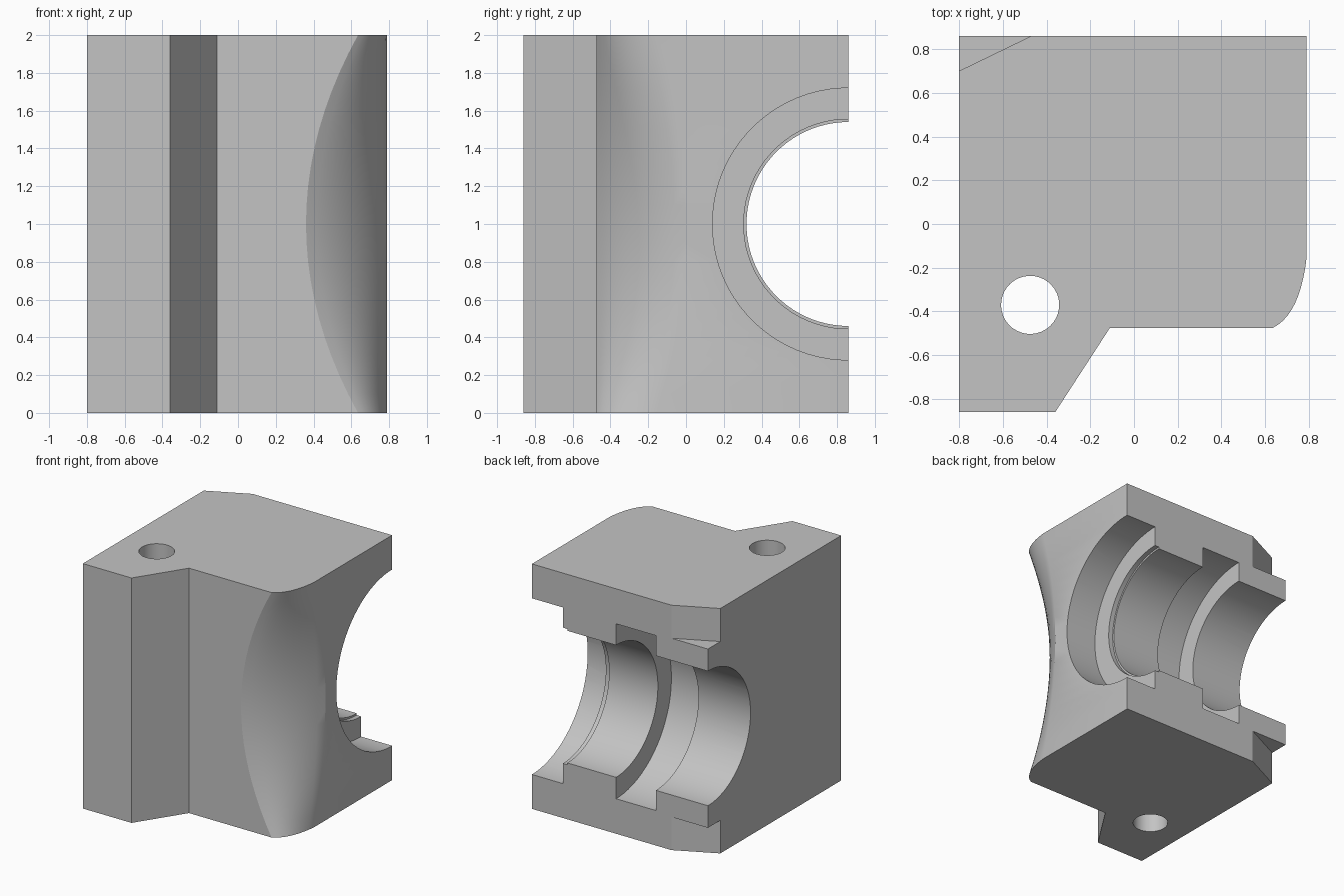
import bpy, bmesh, math
from mathutils import Vector

old = bpy.data.objects.get("Cube")
if old:
    bpy.data.objects.remove(old, do_unlink=True)

grey = bpy.data.materials.new("plain grey")
grey.use_nodes = True
colour = (0.55, 0.55, 0.55, 1)
grey.diffuse_color = colour
grey.node_tree.nodes["Principled BSDF"].inputs["Base Color"].default_value = colour

RIGHT, BACK, STEP = 0.79, 0.86, -0.475


def loft(name, rings):
    """Skin a stack of equal closed rings and cap both ends."""
    bm = bmesh.new()
    rows = [[bm.verts.new(p) for p in ring] for ring in rings]
    n = len(rows[0])
    for low, high in zip(rows, rows[1:]):
        for i in range(n):
            j = (i + 1) % n
            bm.faces.new((low[i], low[j], high[j], high[i]))
    bm.faces.new(rows[0][::-1])
    bm.faces.new(rows[-1])
    bmesh.ops.recalc_face_normals(bm, faces=bm.faces)
    mesh = bpy.data.meshes.new(name)
    bm.to_mesh(mesh)
    bm.free()
    mesh.materials.append(grey)
    obj = bpy.data.objects.new(name, mesh)
    bpy.context.collection.objects.link(obj)
    return obj


def outline(z):
    """Footprint whose rounded corner is scooped deeper at mid height."""
    t = (z - 1) ** 2
    a = Vector((0.36 + 0.275 * t, STEP))
    b = Vector((RIGHT, -0.15 * t))
    middle = (a + b) / 2
    c = middle.lerp(Vector((RIGHT, STEP)), 0.34 + 0.28 * t)
    pts = [(-0.8, BACK), (-0.8, -0.86), (-0.36, -0.86), (-0.11, STEP)]
    for i in range(11):
        s = i / 10
        pts.append(tuple(a * (1 - s) ** 2 + c * 2 * s * (1 - s) + b * s * s))
    pts.append((RIGHT, BACK))
    return [(x, y, z) for x, y in pts]


def cut(target, cutter):
    mod = target.modifiers.new(cutter.name, 'BOOLEAN')
    mod.operation = 'DIFFERENCE'
    mod.solver = 'EXACT'
    mod.object = cutter
    bpy.context.view_layer.objects.active = target
    bpy.ops.object.modifier_apply(modifier=mod.name)
    bpy.data.objects.remove(cutter, do_unlink=True)


# Main block with scooped corner
block = loft("bearing_block", [outline(i / 10) for i in range(21)])

# Stepped half bore along x: flange recess, thin lip, bore, groove, bore
bore = [(-1, 0.55), (-0.33, 0.55), (-0.33, 0.715), (0.03, 0.715), (0.03, 0.54),
        (0.47, 0.54), (0.47, 0.555), (0.51, 0.555), (0.51, 0.72), (1, 0.72)]
angles = [math.tau * (i + 0.5) / 72 for i in range(72)]
cut(block, loft("bore_cutter", [
    [(x, BACK + r * math.cos(a), 1 + r * math.sin(a)) for a in angles] for x, r in bore]))

# Vertical bolt hole
cut(block, loft("bolt_hole_cutter", [
    [(-0.475 + 0.133 * math.cos(a), -0.37 + 0.133 * math.sin(a), z) for a in angles[::2]]
    for z in (-0.1, 2.1)]))

# Back corner chamfers above and below the bore wall
slope = 0.16 / 0.33
wedge = [(-1, 0.7 - 0.2 * slope), (-0.27, BACK + 0.2 * slope), (-1, 1.2)]
for name, z0, z1 in (("top_chamfer", 1.73, 2.1), ("bottom_chamfer", -0.1, 0.27)):
    cut(block, loft(name, [[(x, y, z) for x, y in wedge] for z in (z0, z1)]))

bpy.ops.object.select_all(action='DESELECT')
block.select_set(True)
bpy.context.view_layer.objects.active = block
bpy.ops.object.shade_smooth_by_angle(angle=math.radians(25))
